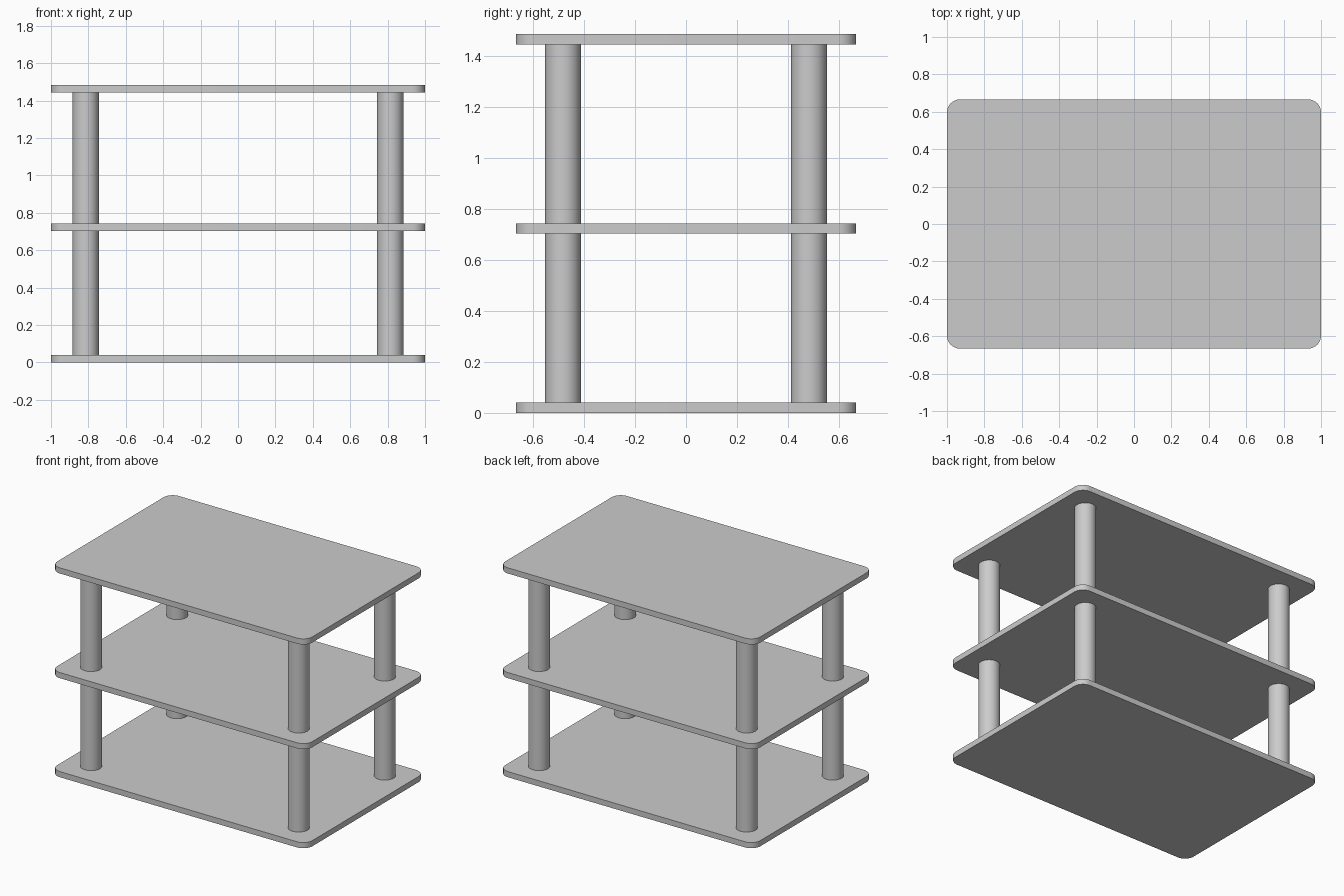
import bpy
import bmesh
from math import radians

default = bpy.data.objects.get("Cube")
if default:
    bpy.data.objects.remove(default, do_unlink=True)

WIDTH, DEPTH, THICK = 2.0, 1.333, 0.04
CORNER = 0.07
POST_X, POST_Y, POST_R = 0.814, 0.482, 0.07
LEVELS = {"bottom": 0.0, "middle": 0.702, "top": 1.444}

grey = bpy.data.materials.new("plain grey")
grey.use_nodes = True
colour = (0.6, 0.6, 0.6, 1)
grey.diffuse_color = colour
grey.node_tree.nodes["Principled BSDF"].inputs["Base Color"].default_value = colour


def finish(obj):
    """Give the part its colour and smooth its rounded sides."""
    obj.data.materials.append(grey)
    bpy.ops.object.select_all(action="DESELECT")
    obj.select_set(True)
    bpy.context.view_layer.objects.active = obj
    bpy.ops.object.shade_smooth_by_angle(angle=radians(35))


def shelf(name, base):
    """Flat board with rounded upright corners."""
    bm = bmesh.new()
    bmesh.ops.create_cube(bm, size=1)
    bmesh.ops.scale(bm, vec=(WIDTH, DEPTH, THICK), verts=bm.verts)
    upright = [e for e in bm.edges
               if abs(e.verts[0].co.z - e.verts[1].co.z) > THICK / 2]
    bmesh.ops.bevel(bm, geom=upright, offset=CORNER, segments=8,
                    profile=0.5, affect="EDGES")
    mesh = bpy.data.meshes.new(name)
    bm.to_mesh(mesh)
    bm.free()
    obj = bpy.data.objects.new(name, mesh)
    obj.location.z = base + THICK / 2
    bpy.context.collection.objects.link(obj)
    finish(obj)


def post(name, x, y, low, high):
    """Round post standing between two shelves."""
    bpy.ops.mesh.primitive_cylinder_add(
        vertices=48, radius=POST_R, depth=high - low,
        location=(x, y, (low + high) / 2))
    obj = bpy.context.object
    obj.name = name
    finish(obj)


# Shelves
for level, base in LEVELS.items():
    shelf(f"{level}_shelf", base)

# Four posts on each of the two storeys
storeys = {"lower": ("bottom", "middle"), "upper": ("middle", "top")}
for storey, (below, above) in storeys.items():
    for side, sx in (("left", 1), ("right", -1)):
        for end, sy in (("front", -1), ("back", 1)):
            post(f"{storey}_{end}_{side}_post", sx * POST_X, sy * POST_Y,
                 LEVELS[below] + THICK, LEVELS[above])
